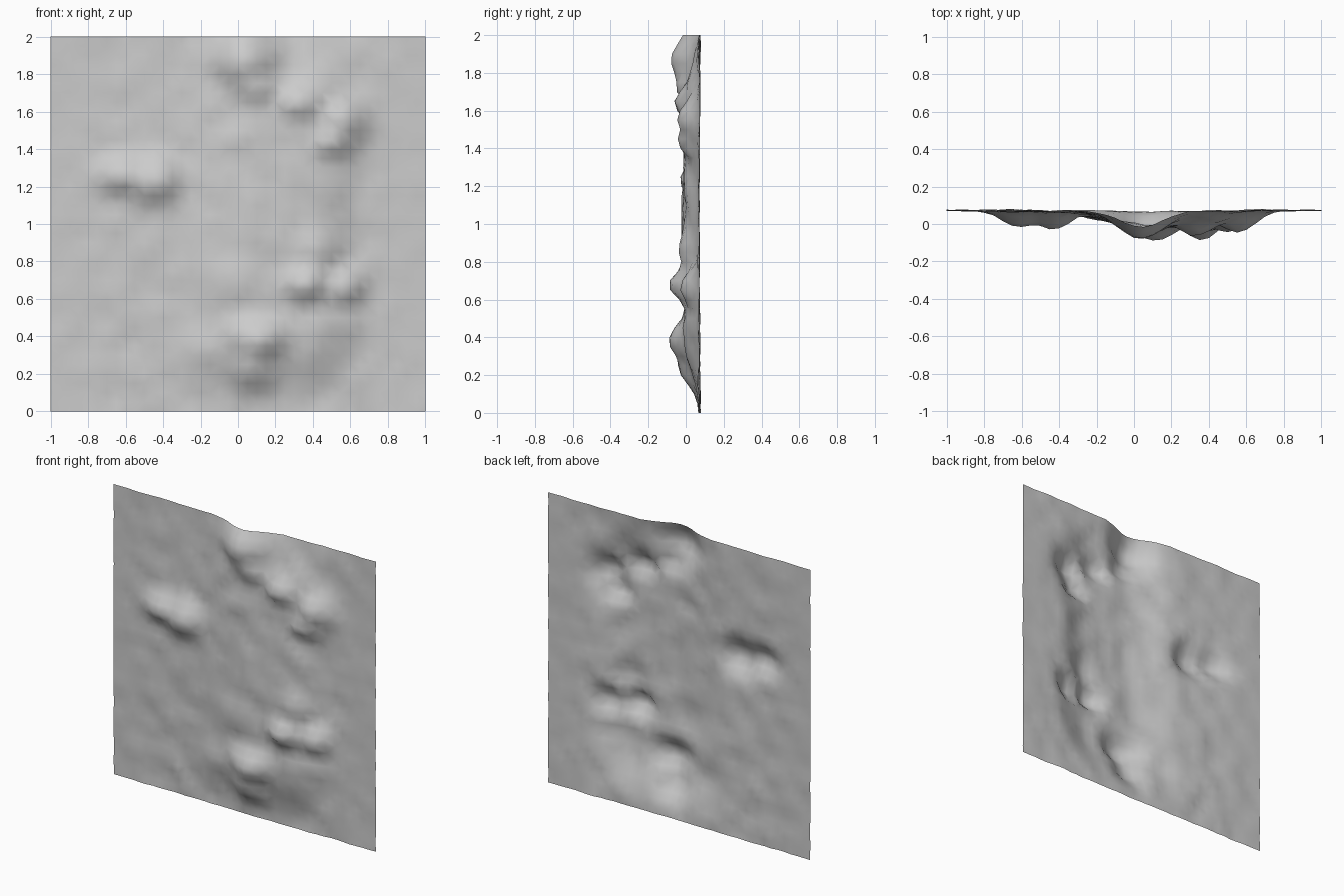
import bpy, bmesh, math
from mathutils import Vector, noise

if "Cube" in bpy.data.objects:
    bpy.data.objects.remove(bpy.data.objects["Cube"])

N = 40          # grid divisions
BACK = 0.075    # y of the undisturbed sheet

# relief bumps: x, z, height, width in x, width in z
BUMPS = [
    (0.04, 1.87, 0.160, 0.12, 0.12),
    (0.10, 1.72, 0.120, 0.11, 0.07),
    (0.33, 1.64, 0.140, 0.11, 0.07),
    (0.55, 1.55, 0.120, 0.09, 0.09),
    (0.50, 1.43, 0.115, 0.10, 0.06),
    (-0.02, 1.45, 0.075, 0.09, 0.07),
    (-0.44, 1.23, 0.105, 0.10, 0.09),
    (-0.60, 1.26, 0.090, 0.10, 0.07),
    (0.36, 0.68, 0.165, 0.10, 0.08),
    (0.40, 0.86, 0.105, 0.10, 0.10),
    (0.56, 0.66, 0.110, 0.08, 0.08),
    (0.10, 0.39, 0.160, 0.14, 0.11),
    (0.07, 0.23, 0.110, 0.11, 0.08),
    (0.00, 0.70, 0.090, 0.13, 0.13),
    (0.42, 0.45, 0.080, 0.15, 0.09),
    (-0.18, 0.33, 0.055, 0.10, 0.10),
]


def step(a, b, v):
    t = min(max((v - a) / (b - a), 0), 1)
    return t * t * (3 - 2 * t)


def depth(x, z):
    # broad raised band down the middle, gentle on the left, steeper on the right
    band = 0.062 * step(-0.35, 0.10, x) * (1 - step(0.40, 0.68, x))
    band *= step(0.05, 0.35, z) * (1 - step(1.70, 2.0, z))
    swell = 0.03 * math.exp(-(x / 0.65) ** 2 - ((z - 1) / 0.8) ** 2)
    total = (band + swell) ** 4
    for bx, bz, h, sx, sz in BUMPS:
        g = h * math.exp(-0.5 * (((x - bx) / sx) ** 2 + ((z - bz) / sz) ** 2))
        total += g ** 4
    d = total ** 0.25
    rough = noise.noise(Vector((x * 7, z * 7, 3.1)))
    fine = noise.noise(Vector((x * 15, z * 15, 8.4)))
    edge = 0.4 + 0.6 * step(0, 0.4, 1 - abs(x))
    return min(max(d + (0.012 * rough + 0.006 * fine) * edge, -0.012), 0.165)


# relief sheet
bm = bmesh.new()
grid = []
for j in range(N + 1):
    row = []
    for i in range(N + 1):
        x, z = -1 + 2 * i / N, 2 * j / N
        row.append(bm.verts.new((x, BACK - depth(x, z), z)))
    grid.append(row)
for j in range(N):
    for i in range(N):
        a, b = grid[j][i], grid[j][i + 1]
        c, d = grid[j + 1][i + 1], grid[j + 1][i]
        if (i + j) % 2:
            bm.faces.new((a, b, c))
            bm.faces.new((a, c, d))
        else:
            bm.faces.new((a, b, d))
            bm.faces.new((b, c, d))
for f in bm.faces:
    f.smooth = True
mesh = bpy.data.meshes.new("relief_sheet")
bm.to_mesh(mesh)
bm.free()
sheet = bpy.data.objects.new("relief_sheet", mesh)
bpy.context.collection.objects.link(sheet)

# single grey colour
grey = bpy.data.materials.new("stone grey")
grey.diffuse_color = (0.6, 0.6, 0.6, 1)
grey.use_nodes = True
grey.node_tree.nodes["Principled BSDF"].inputs["Base Color"].default_value = grey.diffuse_color
mesh.materials.append(grey)
